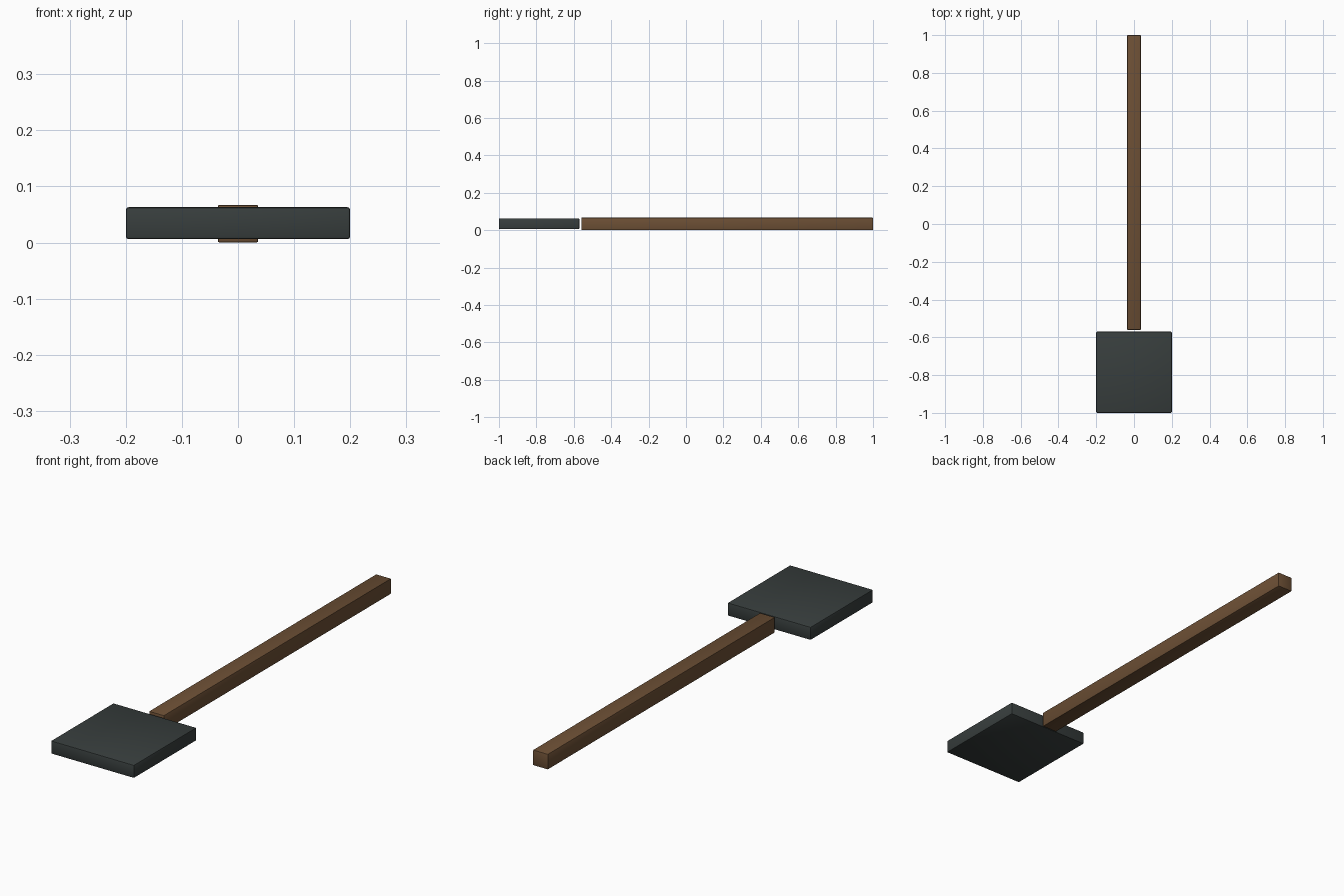
import bpy
import math
from mathutils import Vector

default = bpy.data.objects.get("Cube")
if default:
    bpy.data.objects.remove(default, do_unlink=True)


def material(name, colour):
    mat = bpy.data.materials.new(name)
    mat.use_nodes = True
    mat.diffuse_color = colour
    bsdf = next(n for n in mat.node_tree.nodes if n.type == "BSDF_PRINCIPLED")
    bsdf.inputs["Base Color"].default_value = colour
    return mat


def bevelled_box(name, low, high, bevel, mat):
    """Box between two corners with softened edges."""
    low, high = Vector(low), Vector(high)
    bpy.ops.mesh.primitive_cube_add(size=1, location=(low + high) / 2)
    box = bpy.context.object
    box.name = name
    box.scale = high - low
    bpy.ops.object.transform_apply(location=False, rotation=False, scale=True)
    mod = box.modifiers.new("soft_edges", "BEVEL")
    mod.width = bevel
    mod.segments = 2
    bpy.ops.object.modifier_apply(modifier=mod.name)
    bpy.ops.object.shade_smooth_by_angle(angle=math.radians(30))
    box.data.materials.append(mat)
    return box


iron = material("dark_iron", (0.039, 0.048, 0.047, 1))
wood = material("brown_wood", (0.15, 0.078, 0.035, 1))

# Flat square head, separated from the shaft by a narrow gap
bevelled_box("head", (-0.2, -1, 0.006), (0.2, -0.57, 0.063), 0.005, iron)

# Long square shaft
bevelled_box("handle", (-0.036, -0.56, 0), (0.036, 1, 0.067), 0.003, wood)
